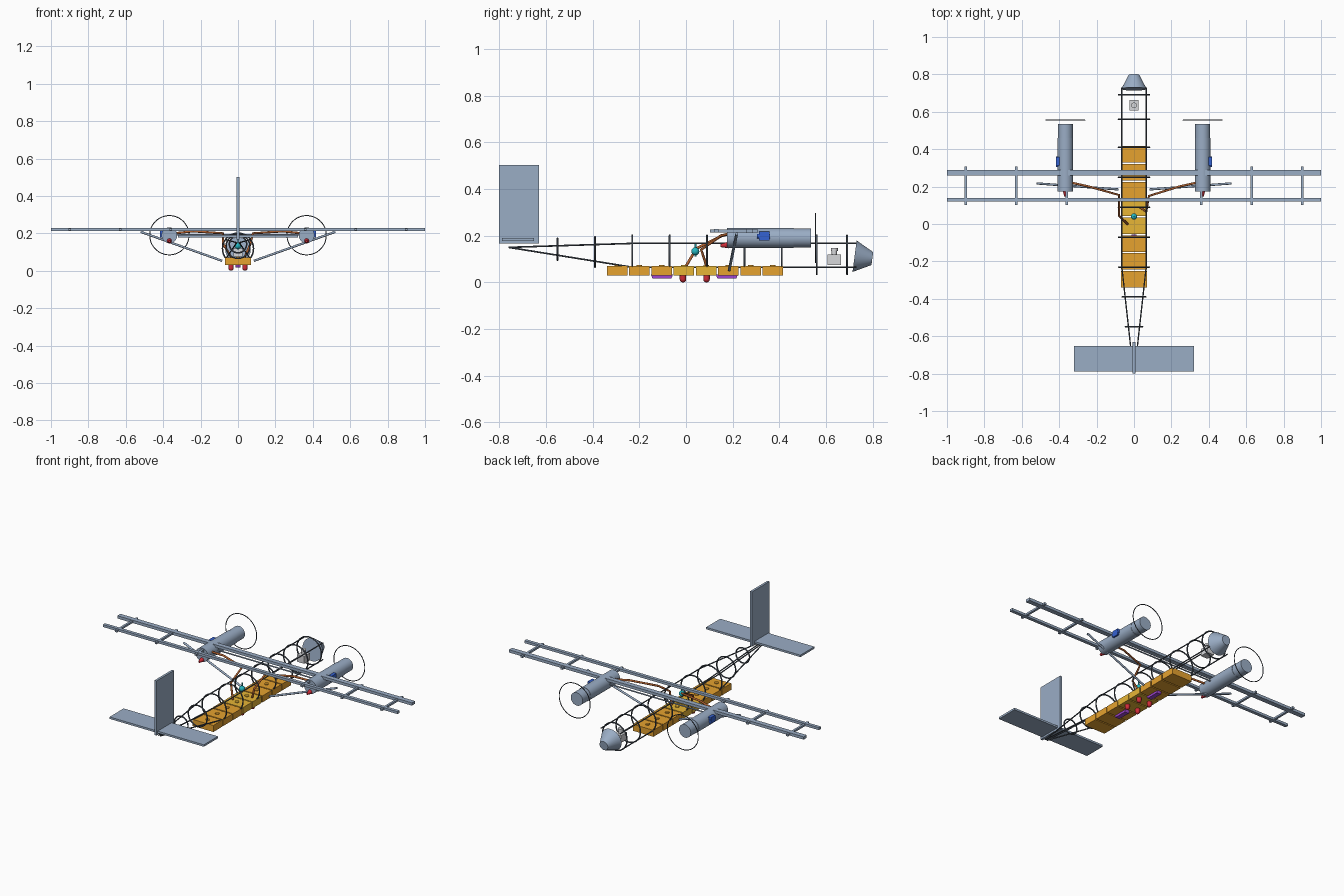
import bpy
from math import pi
from mathutils import Vector

if "Cube" in bpy.data.objects:
    bpy.data.objects.remove(bpy.data.objects["Cube"], do_unlink=True)


def material(name, hex_code):
    srgb = [int(hex_code[i:i + 2], 16) / 255 for i in (0, 2, 4)]
    color = [((c + 0.055) / 1.055) ** 2.4 for c in srgb] + [1]
    m = bpy.data.materials.new(name)
    m.use_nodes = True
    m.diffuse_color = color
    m.node_tree.nodes["Principled BSDF"].inputs["Base Color"].default_value = color
    return m


STEEL = material("blue grey metal", "9aadc5")
DARK = material("dark frame", "4d5661")
ORANGE = material("orange pack", "e6a22f")
YELLOW = material("yellow pack", "eebb38")
COPPER = material("copper pipe", "b0602f")
RED = material("red", "d02c38")
PURPLE = material("purple", "a045d2")
BLUE = material("blue", "3562d2")
TEAL = material("teal", "25b8c2")
PALE = material("pale grey", "d6d7da")


def finish(name, mat, smooth=True):
    ob = bpy.context.object
    ob.name = name
    ob.data.materials.append(mat)
    if smooth:
        bpy.ops.object.shade_smooth_by_angle()
    return ob


def box(name, center, size, mat):
    bpy.ops.mesh.primitive_cube_add(size=1, location=center)
    bpy.context.object.scale = size
    return finish(name, mat, False)


def rod(name, start, end, r, mat, r_end=None, sides=20):
    # straight round bar or cone between two points
    a, b = Vector(start), Vector(end)
    bpy.ops.mesh.primitive_cone_add(
        vertices=sides, radius1=r, radius2=r if r_end is None else r_end,
        depth=(b - a).length, location=(a + b) / 2,
        rotation=(b - a).to_track_quat("Z", "Y").to_euler())
    return finish(name, mat)


def ball(name, center, r, mat):
    bpy.ops.mesh.primitive_uv_sphere_add(segments=20, ring_count=12, radius=r, location=center)
    return finish(name, mat)


def hoop(name, center, r, tube, mat):
    bpy.ops.mesh.primitive_torus_add(
        major_radius=r, minor_radius=tube, major_segments=64, minor_segments=16,
        location=center, rotation=(pi / 2, 0, 0))
    return finish(name, mat)


def pipe(name, points, r, mat):
    # bent pipe with straight runs
    cu = bpy.data.curves.new(name, "CURVE")
    cu.dimensions = "3D"
    cu.bevel_depth = r
    cu.bevel_resolution = 6
    cu.use_fill_caps = True
    sp = cu.splines.new("POLY")
    sp.points.add(len(points) - 1)
    for sp_point, p in zip(sp.points, points):
        sp_point.co = (*p, 1)
    cu.materials.append(mat)
    ob = bpy.data.objects.new(name, cu)
    bpy.context.collection.objects.link(ob)


# Fuselage hoops
for i, y in enumerate((-0.23, -0.07, 0.09, 0.25, 0.41, 0.56, 0.69)):
    hoop(f"fuselage_hoop_{i}", (0, y, 0.118), 0.083, 0.004, DARK)
hoop("tail_hoop_front", (0, -0.39, 0.13), 0.064, 0.004, DARK)
hoop("tail_hoop_rear", (0, -0.55, 0.142), 0.046, 0.004, DARK)

# Longerons running to the tail
for x in (-0.065, 0.065):
    for z in (0.065, 0.167):
        rod("longeron", (x, 0.73, z), (x, -0.23, z), 0.0035, DARK)
        rod("tail_longeron", (x, -0.23, z), (x * 0.1, -0.76, 0.15), 0.0035, DARK)

# Nose
rod("nose_cone", (0, 0.722, 0.112), (0, 0.798, 0.102), 0.068, STEEL, 0.028, 32)

# Tail surfaces
box("tail_fin", (0, -0.715, 0.335), (0.014, 0.17, 0.335), STEEL)
box("stabiliser", (0, -0.72, 0.184), (0.64, 0.136, 0.012), STEEL)

# Belly packs with caps
for i in range(8):
    y = -0.295 + i * 0.0953
    mat = YELLOW if i in (3, 4) else ORANGE
    box(f"belly_pack_{i}", (0, y, 0.05), (0.14, 0.088, 0.04), mat)
    rod(f"pack_cap_{i}", (0, y, 0.068), (0, y, 0.075), 0.012, mat)

# Purple belly pads, tapered downward
for y in (-0.103, 0.175):
    pad = box("belly_pad", (0, y, 0.025), (0.028, 0.095, 0.017), PURPLE)
    for v in pad.data.vertices:
        if v.co.z < 0:
            v.co.y *= 0.85

# Red belly nozzles
for x in (-0.037, 0.037):
    for y in (-0.013, 0.088):
        rod("nozzle_body", (x, y, 0.034), (x, y, 0.014), 0.014, RED)
        ball("nozzle_tip", (x, y, 0.014), 0.014, RED)

# Wing spars and ribs
box("front_spar", (0, 0.273, 0.221), (2, 0.03, 0.017), STEEL)
box("rear_spar", (0, 0.129, 0.221), (2, 0.02, 0.015), STEEL)
for s in (-1, 1):
    for x in (0.36, 0.63, 0.9):
        box("wing_rib", (s * x, 0.205, 0.22), (0.013, 0.205, 0.012), STEEL)

# Engines and struts on both sides
for s, side in ((-1, "right"), (1, "left")):
    x = s * 0.367
    rod(side + "_nacelle", (x, 0.175, 0.19), (x, 0.46, 0.19), 0.042, STEEL, sides=32)
    rod(side + "_nacelle_front", (x, 0.46, 0.19), (x, 0.535, 0.19), 0.04, STEEL, sides=32)
    hoop(side + "_propeller_ring", (x, 0.555, 0.19), 0.105, 0.0025, DARK)
    rod(side + "_exhaust", (x, 0.18, 0.16), (x, 0.148, 0.157), 0.014, RED, 0.006)
    box(side + "_pump", (s * 0.406, 0.335, 0.198), (0.024, 0.044, 0.038), BLUE)
    rod(side + "_pump_fitting", (s * 0.408, 0.305, 0.198), (s * 0.408, 0.36, 0.198), 0.01, BLUE)
    rod(side + "_strut", (s * 0.52, 0.217, 0.208), (s * 0.085, 0.185, 0.053), 0.006, STEEL)

# Brace between the engines, under the front spar
rod("engine_brace", (-0.33, 0.273, 0.192), (0.33, 0.273, 0.192), 0.004, STEEL)

# Feed pipes, one to each row of nozzles
pipe("left_feed_pipe",
     [(0.34, 0.222, 0.2), (0.24, 0.2, 0.211), (0.08, 0.15, 0.2),
      (0.065, 0.065, 0.14), (0.035, 0.088, 0.07)], 0.006, COPPER)
pipe("right_feed_pipe",
     [(-0.34, 0.222, 0.2), (-0.24, 0.2, 0.211), (-0.08, 0.155, 0.2),
      (-0.08, 0.045, 0.145), (-0.035, 0.0, 0.07)], 0.006, COPPER)

# Central valve
ball("valve_body", (0, 0.04, 0.133), 0.017, TEAL)
rod("valve_stem", (0, 0.04, 0.11), (0, 0.04, 0.17), 0.004, TEAL)

# Nose equipment box
box("equipment_box", (0, 0.635, 0.097), (0.048, 0.056, 0.044), PALE)
rod("equipment_neck", (0, 0.635, 0.118), (0, 0.635, 0.135), 0.011, PALE)
rod("equipment_head", (0, 0.635, 0.134), (0, 0.635, 0.148), 0.015, PALE)
